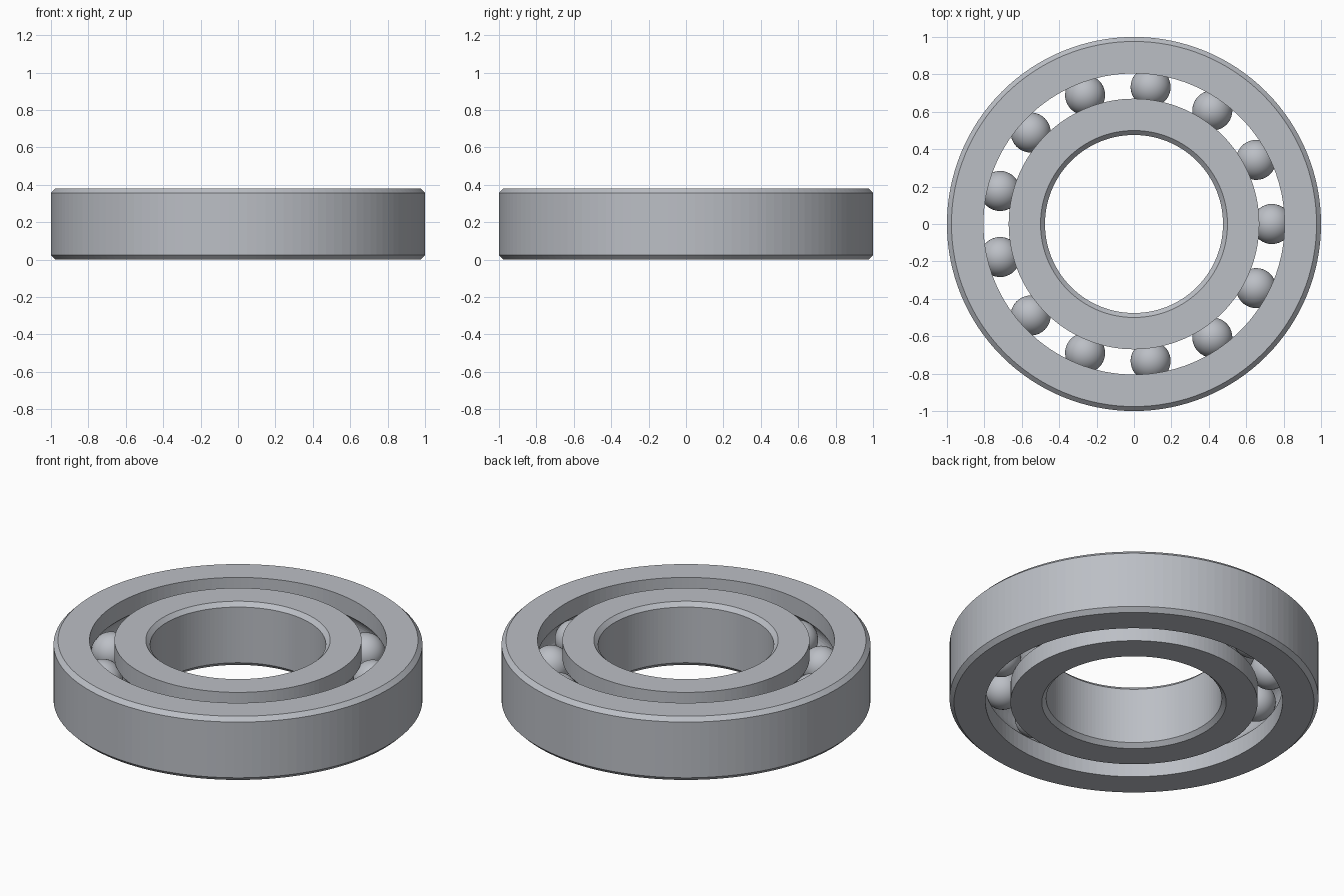
import bpy, bmesh, math
from mathutils import Matrix, Vector

if "Cube" in bpy.data.objects:
    bpy.data.objects.remove(bpy.data.objects["Cube"])

HEIGHT = 0.381
MID = HEIGHT / 2
CHAMFER = 0.024
BORE, INNER_LIP, OUTER_LIP, RIM = 0.476, 0.67, 0.805, 1.0
PITCH = (INNER_LIP + OUTER_LIP) / 2
BALL_RADIUS = 0.107
BALLS = 13
SEGMENTS = 128

steel = bpy.data.materials.new("brushed steel grey")
steel.use_nodes = True
colour = (0.5, 0.52, 0.56, 1)
steel.diffuse_color = colour
steel.node_tree.nodes["Principled BSDF"].inputs["Base Color"].default_value = colour


def finish(name, bm):
    mesh = bpy.data.meshes.new(name)
    bm.to_mesh(mesh)
    bm.free()
    mesh.materials.append(steel)
    obj = bpy.data.objects.new(name, mesh)
    bpy.context.collection.objects.link(obj)
    return obj


def make_race(name, plain, lip):
    """Lathe one ring: chamfered on its plain wall, grooved on its ball wall."""
    s = 1 if lip > plain else -1  # direction from plain wall to ball wall
    profile = [(lip, 0), (plain + s * CHAMFER, 0), (plain, CHAMFER),
               (plain, HEIGHT - CHAMFER), (plain + s * CHAMFER, HEIGHT), (lip, HEIGHT)]
    groove = BALL_RADIUS + 0.001
    half = math.acos(abs(PITCH - lip) / groove)
    for i in range(13):
        a = half * (1 - i / 6)
        profile.append((PITCH - s * groove * math.cos(a), MID + groove * math.sin(a)))
    bm = bmesh.new()
    verts = [bm.verts.new((r, 0, z)) for r, z in profile]
    edges = [bm.edges.new((verts[i - 1], v)) for i, v in enumerate(verts)]
    bmesh.ops.spin(bm, geom=verts + edges, cent=(0, 0, 0), axis=(0, 0, 1),
                   angle=math.tau, steps=SEGMENTS)
    bmesh.ops.remove_doubles(bm, verts=bm.verts, dist=1e-5)
    bmesh.ops.recalc_face_normals(bm, faces=bm.faces)
    return finish(name, bm)


# Rings
make_race("outer_race", RIM, OUTER_LIP)
make_race("inner_race", BORE, INNER_LIP)

# Balls
for i in range(BALLS):
    bm = bmesh.new()
    bmesh.ops.create_uvsphere(bm, u_segments=40, v_segments=24, radius=BALL_RADIUS)
    for face in bm.faces:
        face.smooth = True
    ball = finish(f"ball_{i + 1}", bm)
    spot = Matrix.Rotation(math.tau * i / BALLS, 3, "Z") @ Vector((PITCH, 0, MID))
    ball.location = spot
